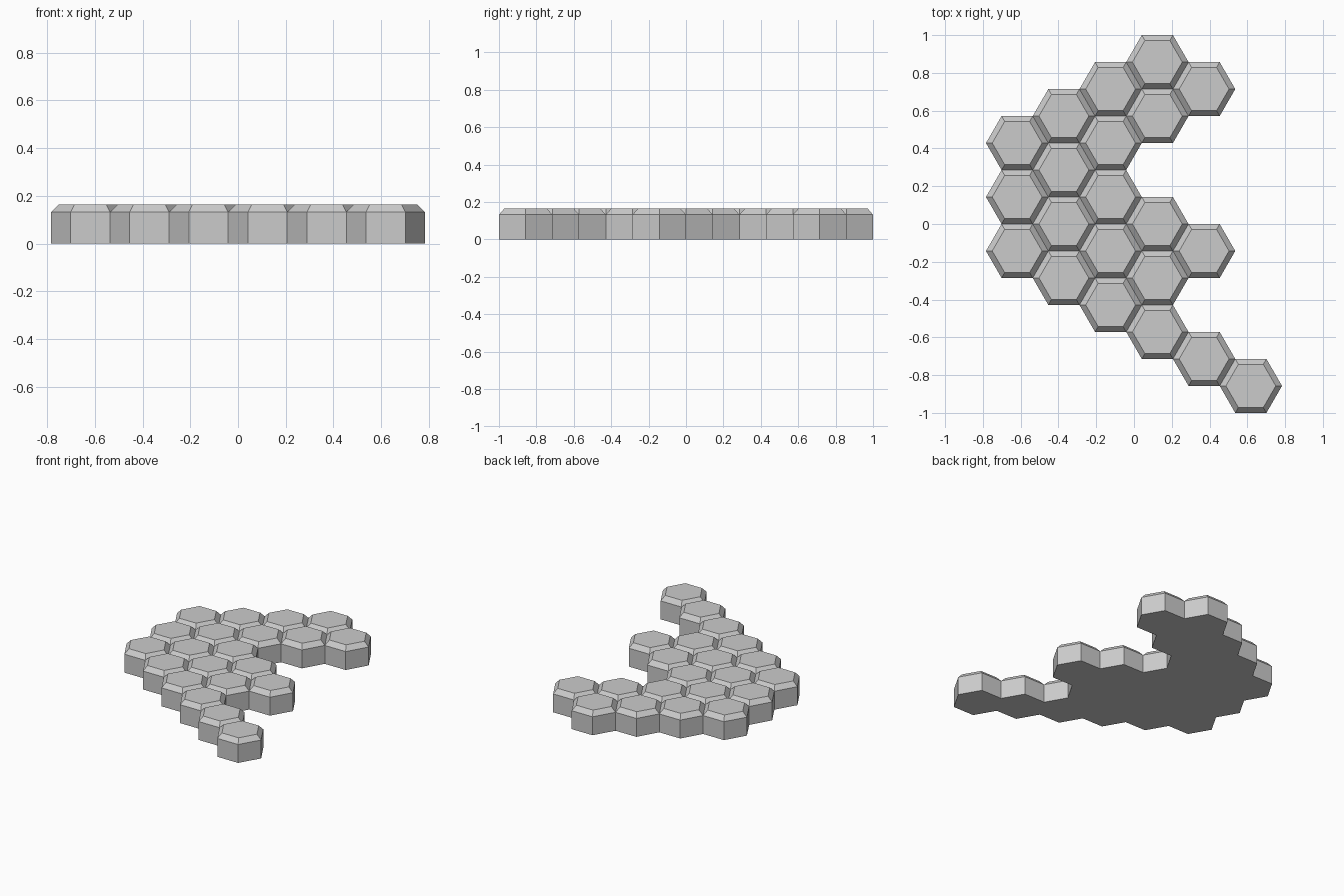
import bpy, bmesh
from math import cos, sin, pi, sqrt

if "Cube" in bpy.data.objects:
    bpy.data.objects.remove(bpy.data.objects["Cube"])

H = 1 / 7                  # half height of a hexagon across its flats
R = H * 2 / sqrt(3)        # corner radius
RIM = 0.8 * R              # top face radius and height where the chamfer starts

# tile rows per column, in half-hexagon steps along y
COLUMNS = [
    (3, 1, -1),
    (4, 2, 0, -2),
    (5, 3, 1, -1, -3),
    (6, 4, 0, -2, -4),
    (5, -1, -5),
    (-6,),
]
tiles = {(c, r) for c, rows in enumerate(COLUMNS) for r in rows}
NEIGHBOURS = [(1, 1), (0, 2), (-1, 1), (-1, -1), (0, -2), (1, -1)]

bm = bmesh.new()


def ring(c, r, radius, z):
    x, y = (c - 2.5) * 1.5 * R, r * H
    return [bm.verts.new((x + radius * cos(k * pi / 3), y + radius * sin(k * pi / 3), z))
            for k in range(6)]


# chamfered hexagonal tiles, with walls only along the outer border
for c, r in sorted(tiles):
    base, rim, top = ring(c, r, R, 0), ring(c, r, R, RIM), ring(c, r, RIM, R)
    bm.faces.new(base[::-1])
    bm.faces.new(top)
    for k, (dc, dr) in enumerate(NEIGHBOURS):
        j = (k + 1) % 6
        bm.faces.new((rim[k], rim[j], top[j], top[k]))
        if (c + dc, r + dr) not in tiles:
            bm.faces.new((base[k], base[j], rim[j], rim[k]))

# weld the tiles into one slab
bmesh.ops.remove_doubles(bm, verts=bm.verts, dist=0.001)
loose = [v for v in bm.verts if not v.link_faces]
bmesh.ops.delete(bm, geom=loose, context='VERTS')

mesh = bpy.data.meshes.new("hex_tile_slab")
bm.to_mesh(mesh)
bm.free()
bpy.context.collection.objects.link(bpy.data.objects.new("hex_tile_slab", mesh))
